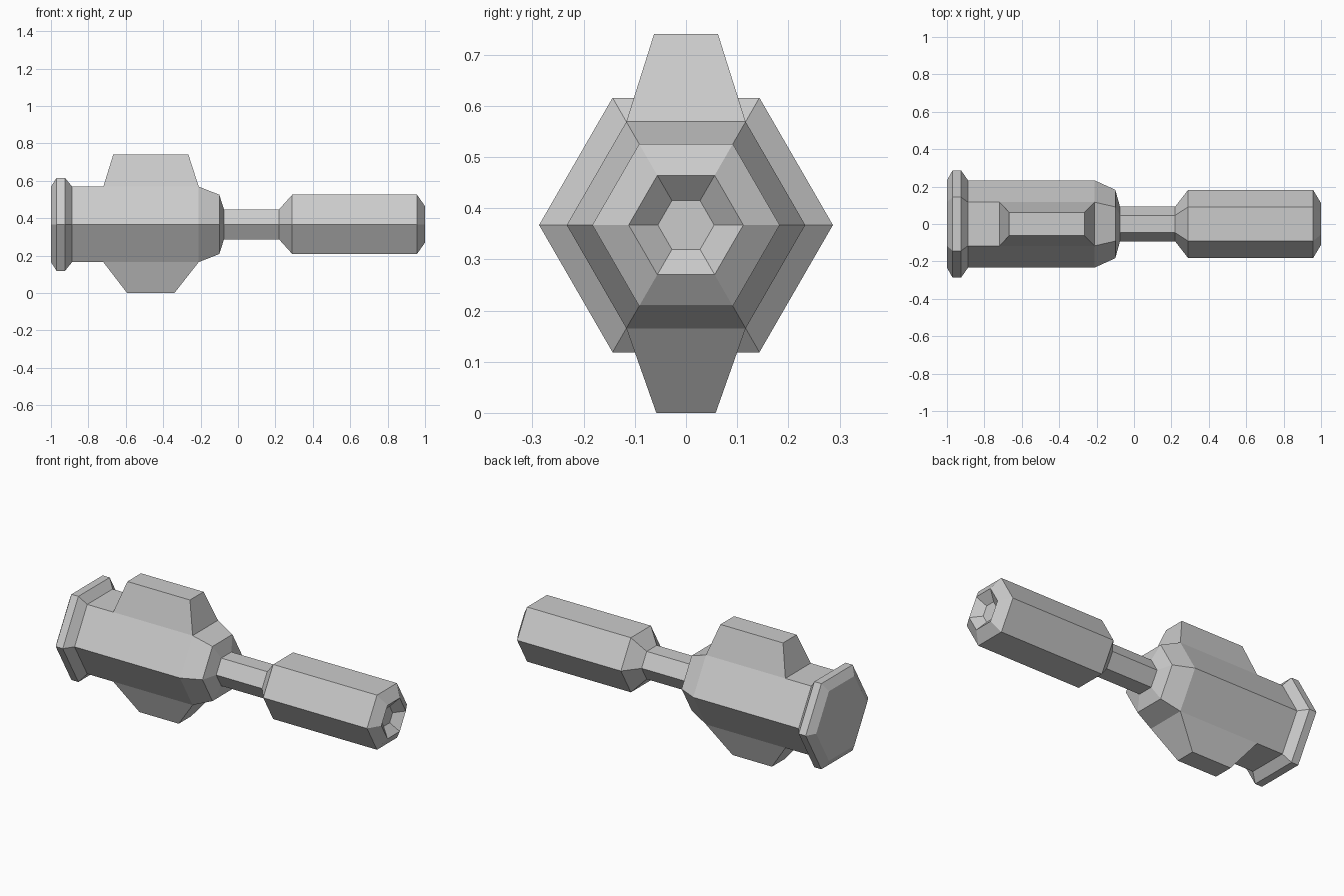
import bpy, bmesh
from math import cos, sin, pi

if "Cube" in bpy.data.objects:
    bpy.data.objects.remove(bpy.data.objects["Cube"])

ZC = 0.367    # height of the long axis
SIDES = 6

# (x, corner radius) from the flange end to the recessed handle end
PROFILE = [
    (-1.0, 0.233), (-0.97, 0.287), (-0.925, 0.287), (-0.887, 0.233),  # flange
    (-0.72, 0.233), (-0.21, 0.233), (-0.10, 0.183), (-0.075, 0.093),  # head
    (0.22, 0.093),                                                    # neck
    (0.29, 0.183), (0.957, 0.183), (1.0, 0.112),                      # handle
    (0.955, 0.055),                                                   # end recess
]
FIN_SEGMENT = 4   # profile span that carries the fins


def ring(bm, x, r):
    return [bm.verts.new((x, r * cos(2 * pi * i / SIDES),
                          ZC + r * sin(2 * pi * i / SIDES)))
            for i in range(SIDES)]


def pull_fin(bm, face, x0, x1, half_width, z):
    """Extrude a flat side of the head into a tapered fin."""
    tip = bmesh.ops.extrude_discrete_faces(bm, faces=[face])["faces"][0]
    mid = (min(v.co.x for v in tip.verts) + max(v.co.x for v in tip.verts)) / 2
    for v in tip.verts:
        v.co = (x0 if v.co.x < mid else x1,
                half_width if v.co.y > 0 else -half_width, z)


bm = bmesh.new()

# Hexagonal body, lofted along x
rings = [ring(bm, x, r) for x, r in PROFILE]
fin_faces = {}
for s, (a, b) in enumerate(zip(rings, rings[1:])):
    for i in range(SIDES):
        j = (i + 1) % SIDES
        f = bm.faces.new((a[i], a[j], b[j], b[i]))
        if s == FIN_SEGMENT:
            fin_faces[i] = f
bm.faces.new(rings[0])
bm.faces.new(rings[-1])

# Top and bottom fins
pull_fin(bm, fin_faces[1], -0.667, -0.265, 0.0625, 0.74)
pull_fin(bm, fin_faces[4], -0.593, -0.34, 0.058, 0.0)

bmesh.ops.recalc_face_normals(bm, faces=bm.faces)
mesh = bpy.data.meshes.new("finned_handle_body")
bm.to_mesh(mesh)
bm.free()
bpy.context.collection.objects.link(bpy.data.objects.new("finned_handle_body", mesh))
